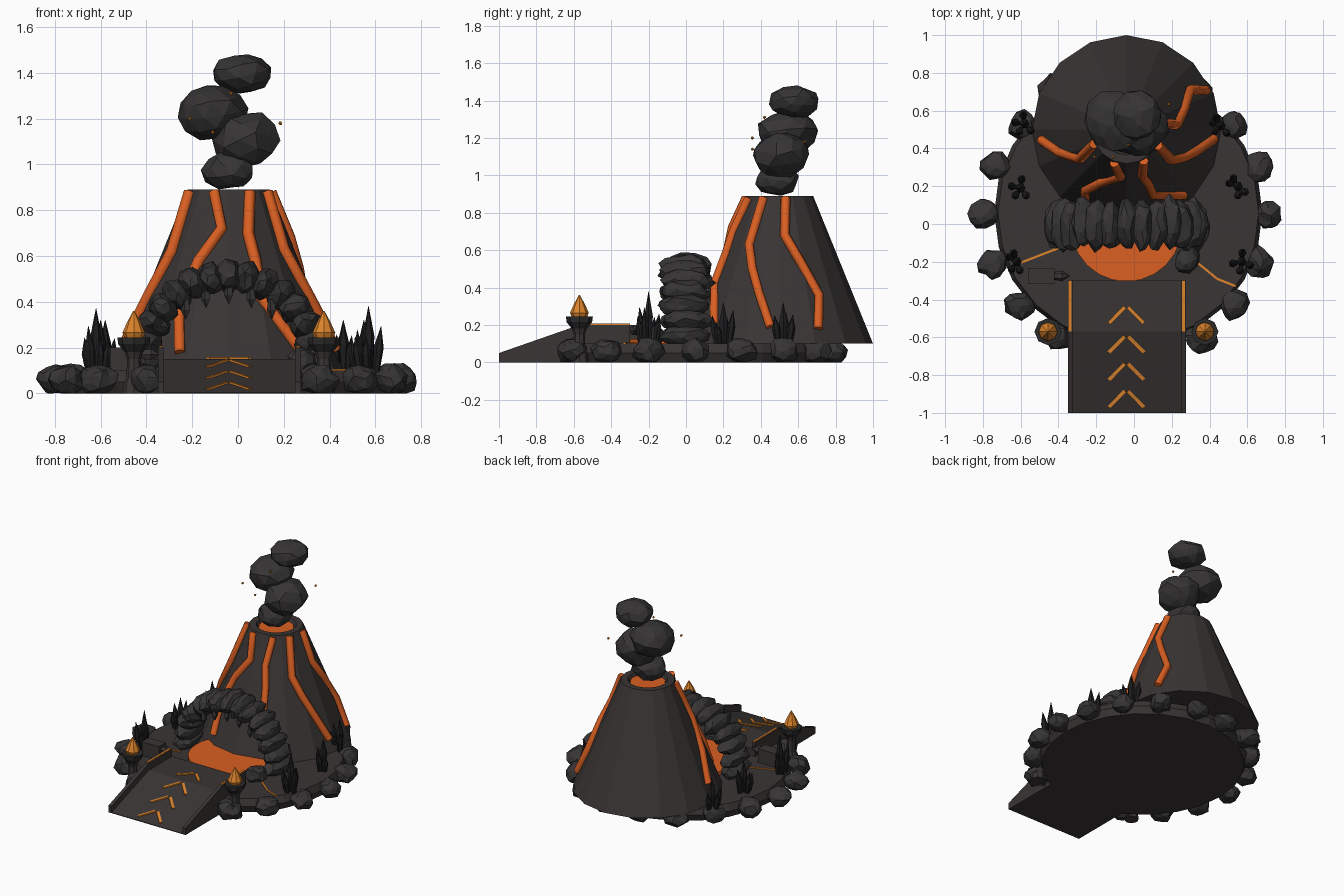
import bpy, bmesh, math, random
from mathutils import Vector, Matrix

if "Cube" in bpy.data.objects:
    bpy.data.objects.remove(bpy.data.objects["Cube"])

random.seed(4)
CX, CY = -0.04, 0.50          # volcano axis


def material(name, rgb):
    m = bpy.data.materials.new(name)
    m.diffuse_color = (*rgb, 1)
    m.use_nodes = True
    m.node_tree.nodes["Principled BSDF"].inputs["Base Color"].default_value = m.diffuse_color
    return m


BASALT = material("basalt", (0.042, 0.035, 0.035))
ROCK = material("dark_rock", (0.037, 0.034, 0.034))
OBSIDIAN = material("obsidian", (0.012, 0.012, 0.013))
IRON = material("iron", (0.025, 0.024, 0.025))
LAVA = material("lava", (0.70, 0.115, 0.016))
AMBER = material("amber", (0.72, 0.23, 0.025))


def finish(name, bm, mat):
    bmesh.ops.recalc_face_normals(bm, faces=bm.faces)
    me = bpy.data.meshes.new(name)
    bm.to_mesh(me)
    bm.free()
    me.materials.append(mat)
    ob = bpy.data.objects.new(name, me)
    bpy.context.collection.objects.link(ob)
    return ob


def lathe(name, profile, center, sides, mat, phase=0.0):
    """Revolve (radius, z) points; closes both ends."""
    bm = bmesh.new()
    rings = []
    for r, z in profile:
        rings.append([bm.verts.new((center[0] + r * math.cos(phase + math.tau * i / sides),
                                    center[1] + r * math.sin(phase + math.tau * i / sides), z))
                      for i in range(sides)])
    for a, b in zip(rings, rings[1:]):
        for i in range(sides):
            j = (i + 1) % sides
            bm.faces.new((a[i], a[j], b[j], b[i]))
    bm.faces.new(rings[0])
    bm.faces.new(rings[-1])
    return finish(name, bm, mat)


def rock(name, loc, scale, mat, tilt=None, sub=2, jitter=0.14, floor=None):
    bm = bmesh.new()
    bmesh.ops.create_icosphere(bm, subdivisions=sub, radius=1)
    rot = tilt or Matrix.Rotation(random.uniform(0, 6.28), 3, 'Z')
    spin = Matrix.Rotation(random.uniform(0, 6.28), 3, Vector((random.random(), random.random(), 1)))
    for v in bm.verts:
        p = spin @ v.co * (1 + random.uniform(-jitter, jitter))
        p = rot @ Vector([p[k] * scale[k] for k in range(3)])
        v.co = p + Vector(loc)
        if floor is not None:
            v.co.z = max(v.co.z, floor)
    return finish(name, bm, mat)


def box(name, lo, hi, mat):
    bm = bmesh.new()
    bmesh.ops.create_cube(bm, size=1)
    for v in bm.verts:
        v.co = [lo[k] + (v.co[k] + 0.5) * (hi[k] - lo[k]) for k in range(3)]
    return finish(name, bm, mat)


def bar(name, p, q, width, height, mat):
    """Flat strip running from p to q."""
    p, q = Vector(p), Vector(q)
    rot = (q - p).to_track_quat('X', 'Z')
    bm = bmesh.new()
    bmesh.ops.create_cube(bm, size=1)
    for v in bm.verts:
        v.co = rot @ Vector((v.co.x * (q - p).length, v.co.y * width, v.co.z * height)) + (p + q) / 2
    return finish(name, bm, mat)


def prism(name, outline, x0, x1, mat):
    """Extrude a (y, z) outline along x."""
    bm = bmesh.new()
    f = bm.faces.new([bm.verts.new((x0, y, z)) for y, z in outline])
    new = bmesh.ops.extrude_face_region(bm, geom=[f])["geom"]
    bmesh.ops.translate(bm, vec=(x1 - x0, 0, 0), verts=[g for g in new if isinstance(g, bmesh.types.BMVert)])
    return finish(name, bm, mat)


def spike(name, base, tip, r, mat, sides=6):
    """Crystal: narrow foot, wide belly, pointed tip."""
    base, tip = Vector(base), Vector(tip)
    rot = (tip - base).to_track_quat('Z', 'Y')
    bm = bmesh.new()
    rings = []
    for t, k in ((0, 0.7), (0.55, 1.0), (1, 0.04)):
        rings.append([bm.verts.new(base.lerp(tip, t) + rot @ Vector(
            (r * k * math.cos(math.tau * i / sides), r * k * math.sin(math.tau * i / sides), 0)))
            for i in range(sides)])
    for a, b in zip(rings, rings[1:]):
        for i in range(sides):
            j = (i + 1) % sides
            bm.faces.new((a[i], a[j], b[j], b[i]))
    bm.faces.new(rings[0])
    bm.faces.new(rings[-1])
    return finish(name, bm, mat)


# Round island with a ring of boulders, open at the ramp
lathe("island", [(0.69, 0), (0.71, 0.05), (0.69, 0.10)], (-0.03, 0.06), 24, BASALT)
for i in range(18):
    a = math.radians(i * 20)
    if i in (13, 14):
        continue
    rad = 0.75 + random.uniform(-0.02, 0.02)
    s = random.uniform(0.075, 0.095)
    rock("rim_boulder", (-0.03 + rad * math.cos(a), 0.05 + rad * math.sin(a), 0.06),
         (s, s * 0.9, 0.068), ROCK, floor=0)

# Volcano cone with rim, crater and lava lake
lathe("volcano", [(0.50, 0.10), (0.18, 0.89), (0.135, 0.89), (0.12, 0.86)], (CX, CY), 16, BASALT, math.pi / 2)
lathe("crater_lava", [(0.12, 0.862), (0.118, 0.872)], (CX, CY), 16, LAVA, math.pi / 2)

# Lava streams: (height, bearing in degrees) down the slope
STREAMS = [[(.88, 204), (.78, 208), (.62, 212), (.42, 199), (.22, 187)],
           [(.88, 250), (.72, 263), (.58, 245), (.38, 236), (.18, 243)],
           [(.88, 299), (.70, 289), (.58, 292), (.42, 292), (.20, 311)],
           [(.88, 333), (.63, 326), (.50, 335), (.37, 344), (.19, 354)],
           [(.88, 10), (.68, 6), (.55, 19), (.36, 32), (.18, 26)]]
for pts in STREAMS:
    cu = bpy.data.curves.new("lava_stream", 'CURVE')
    cu.dimensions = '3D'
    cu.bevel_depth, cu.bevel_resolution, cu.use_fill_caps = 0.026, 1, True
    sp = cu.splines.new('POLY')
    sp.points.add(len(pts) - 1)
    for sp_pt, (z, deg) in zip(sp.points, pts):
        r = 0.18 + 0.32 * (0.89 - z) / 0.79 + 0.004
        sp_pt.co = (CX + r * math.cos(math.radians(deg)), CY + r * math.sin(math.radians(deg)), z, 1)
    ob = bpy.data.objects.new("lava_stream", cu)
    bpy.context.collection.objects.link(ob)
    cu.materials.append(LAVA)
    bpy.ops.object.select_all(action='DESELECT')
    ob.select_set(True)
    bpy.context.view_layer.objects.active = ob
    bpy.ops.object.convert(target='MESH')

# Smoke column and embers
for loc, s in (((-.04, .485, .975), (.115, .115, .085)), ((.03, .51, 1.11), (.15, .145, .125)),
               ((-.11, .54, 1.225), (.165, .15, .125)), ((.02, .58, 1.395), (.13, .13, .09))):
    rock("smoke_puff", loc, s, ROCK, jitter=0.09)
for loc in ((-.21, .355, 1.2), (-.11, .355, 1.14), (-.03, .42, 1.31), (.185, .635, 1.18)):
    rock("ember", loc, (.009,) * 3, AMBER, sub=1, jitter=0)

# Rock archway in front of the cone, with hanging teeth
for i in range(15):
    a = math.pi * i / 14
    loc = (CX + 0.365 * math.cos(a), random.uniform(-0.015, 0.015), 0.14 + 0.375 * math.sin(a))
    rock("arch_stone", loc, (0.072, 0.135, 0.058), ROCK, Matrix.Rotation(-a, 3, 'Y'), jitter=0.13)
for i in range(5):
    a = math.radians(54 + 18 * i)
    x, z = CX + 0.32 * math.cos(a), 0.13 + 0.35 * math.sin(a)
    spike("arch_tooth", (x, -0.07, z), (x, -0.07, z - 0.09), 0.022, ROCK, 5)
rock("loose_boulder", (0.28, -0.19, 0.14), (0.065, 0.075, 0.06), ROCK)

# Lava pool under the arch
lathe("lava_pool", [(0.295, 0.09), (0.295, 0.125)], (CX, -0.01), 24, LAVA)


# Ramp with side walls, light strips and arrow marks
def deck_z(y):
    return min(0.15, 0.005 + (y + 1) * 0.145 / 0.43)


prism("ramp_deck", [(-1, 0), (-.3, 0), (-.3, .15), (-.57, .15), (-1, .005)], -0.33, 0.255, BASALT)
for x in (-0.35, 0.25):
    prism("ramp_wall", [(-1, 0), (-.3, 0), (-.3, .2), (-.57, .2), (-1, .05)], x, x + 0.025, BASALT)
    box("light_strip", (x + 0.004, -.57, .2), (x + 0.02, -.3, .207), AMBER)
for y in (-0.44, -0.595, -0.74, -0.885):
    for s in (-1, 1):
        p, q = (CX + s * 0.008, y), (CX + s * 0.092, y - 0.085)
        bar("arrow_mark", (*p, deck_z(p[1]) + .004), (*q, deck_z(q[1]) + .004), 0.02, 0.008, AMBER)

# Torches either side of the ramp
for x in (CX - 0.415, CX + 0.415):
    c = (x, -0.57)
    lathe("torch_post", [(.05, 0), (.045, .04), (.032, .07), (.03, .15), (.04, .18)], c, 8, BASALT)
    lathe("torch_bowl", [(.04, .18), (.068, .215), (.072, .245), (.05, .245)], c, 8, IRON)
    lathe("torch_flame", [(.04, .24), (.05, .265), (.03, .31), (.003, .36)], c, 8, AMBER)

# Obsidian crystal clusters
for x, y, h in ((-.62, -.2, .27), (.57, -.2, .28), (-.6, .19, .22), (.55, .2, .22),
                (-.58, .53, .22), (.46, .52, .22)):
    for k in range(5):
        a = k * math.tau / 5 + random.uniform(0, 1)
        d = 0.0 if k == 0 else 0.035
        hh = h * (1 if k == 0 else random.uniform(0.5, 0.9))
        b = (x + d * math.cos(a), y + d * math.sin(a), 0.09)
        spike("crystal", b, (b[0] + d * 0.7 * math.cos(a), b[1] + d * 0.7 * math.sin(a), 0.10 + hh),
              0.022 if k else 0.026, OBSIDIAN)

# Glowing cracks in the ground
bar("ground_crack", (-.60, -.205, .102), (-.38, -.12, .102), 0.012, 0.009, AMBER)
bar("ground_crack", (.33, -.20, .102), (.44, -.29, .102), 0.012, 0.009, AMBER)
bar("ground_crack", (.44, -.29, .102), (.54, -.33, .102), 0.012, 0.009, AMBER)

# Stone block with a pointed end beside the ramp
box("stone_block", (-.56, -.315, .09), (-.42, -.235, .2), BASALT)
spike("stone_point", (-.43, -.275, .17), (-.34, -.275, .17), 0.028, BASALT)
